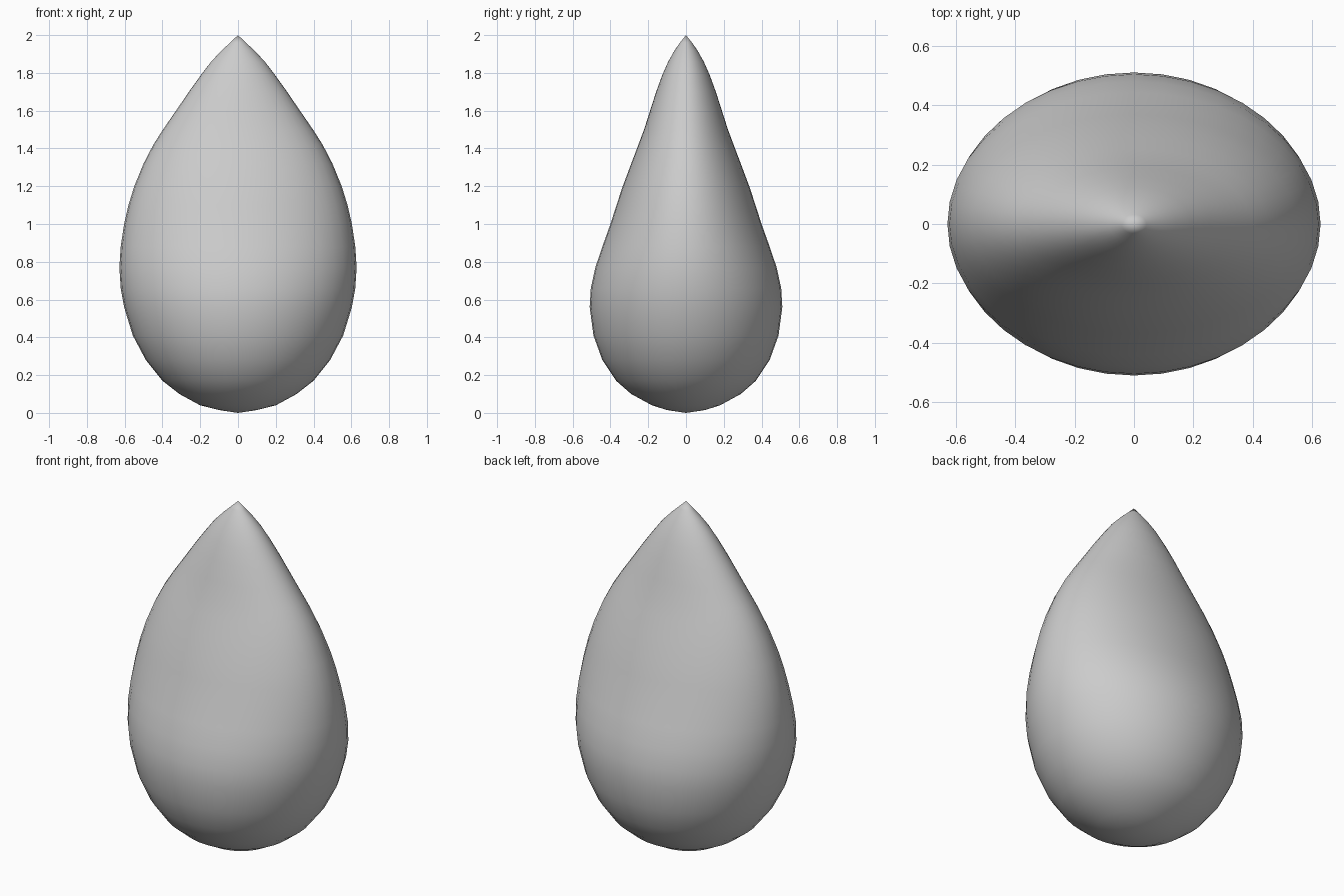
import bpy, bmesh, math

SIDES = 40
# profile of the drop: height, half width (x), half depth (y)
PROFILE = [
    (0.015, 0.10, 0.10), (0.04, 0.20, 0.18), (0.10, 0.31, 0.29), (0.17, 0.40, 0.37),
    (0.28, 0.488, 0.443), (0.41, 0.557, 0.49), (0.56, 0.603, 0.51), (0.66, 0.621, 0.504),
    (0.77, 0.628, 0.48), (0.88, 0.621, 0.443), (1.00, 0.603, 0.40), (1.10, 0.58, 0.368),
    (1.20, 0.549, 0.335), (1.32, 0.50, 0.29), (1.42, 0.448, 0.252), (1.50, 0.397, 0.222),
    (1.60, 0.328, 0.19), (1.70, 0.26, 0.158), (1.79, 0.195, 0.125), (1.86, 0.142, 0.094),
    (1.92, 0.085, 0.06), (1.96, 0.042, 0.032)]

bm = bmesh.new()

# elliptical rings
rings = []
for z, rx, ry in PROFILE:
    rings.append([bm.verts.new((rx * math.cos(2 * math.pi * i / SIDES),
                                ry * math.sin(2 * math.pi * i / SIDES), z))
                  for i in range(SIDES)])
bottom = bm.verts.new((0, 0, 0))
tip = bm.verts.new((0, 0, 2))

# skin between rings, closed at both poles
for i in range(SIDES):
    j = (i + 1) % SIDES
    for a, b in zip(rings, rings[1:]):
        bm.faces.new((a[i], a[j], b[j], b[i]))
    bm.faces.new((bottom, rings[0][j], rings[0][i]))
    bm.faces.new((rings[-1][i], rings[-1][j], tip))
for f in bm.faces:
    f.smooth = True

mesh = bpy.data.meshes.new("teardrop_body")
bm.to_mesh(mesh)
bm.free()
bpy.context.collection.objects.link(bpy.data.objects.new("teardrop_body", mesh))
